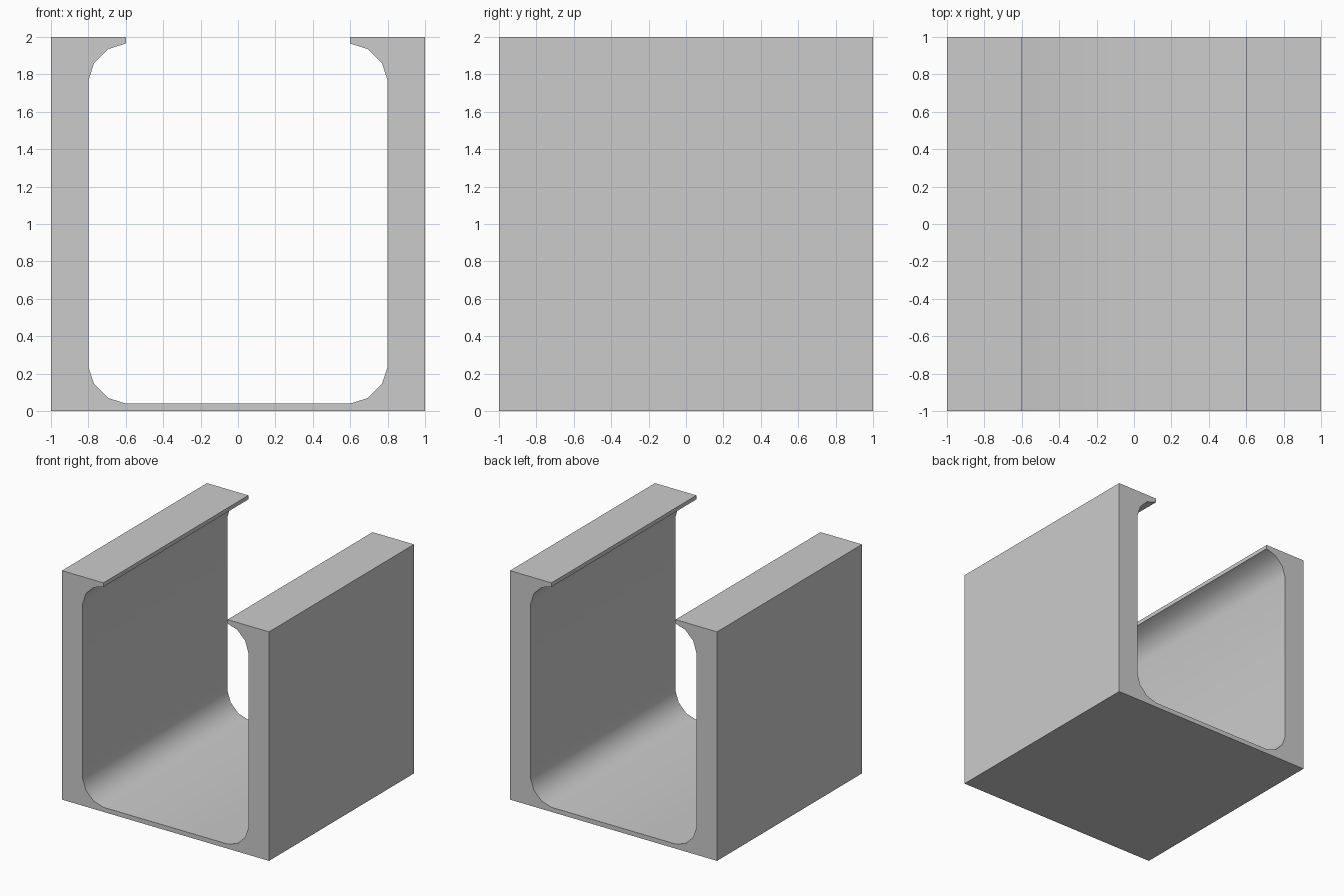
import bpy, bmesh, math

if "Cube" in bpy.data.objects:
    bpy.data.objects.remove(bpy.data.objects["Cube"])

# Right half of the cross-section (x, z): outer wall, lip, rounded inner corners, floor
right = [(1, 0), (1, 2), (0.6, 2), (0.6, 1.965), (0.695, 1.935), (0.77, 1.86), (0.8, 1.765),
         (0.8, 0.235), (0.77, 0.145), (0.695, 0.07), (0.6, 0.04)]
profile = right + [(-x, z) for x, z in reversed(right)]

# Channel: extrude the mirrored profile along y
bm = bmesh.new()
face = bm.faces.new([bm.verts.new((x, -1, z)) for x, z in profile])
ext = bmesh.ops.extrude_face_region(bm, geom=[face], use_keep_orig=True)
bmesh.ops.translate(bm, vec=(0, 2, 0),
                    verts=[g for g in ext["geom"] if isinstance(g, bmesh.types.BMVert)])
bmesh.ops.recalc_face_normals(bm, faces=bm.faces)
mesh = bpy.data.meshes.new("open_channel")
bm.to_mesh(mesh)
bm.free()

channel = bpy.data.objects.new("open_channel", mesh)
bpy.context.collection.objects.link(channel)
bpy.context.view_layer.objects.active = channel
channel.select_set(True)
bpy.ops.object.shade_smooth_by_angle(angle=math.radians(35))
